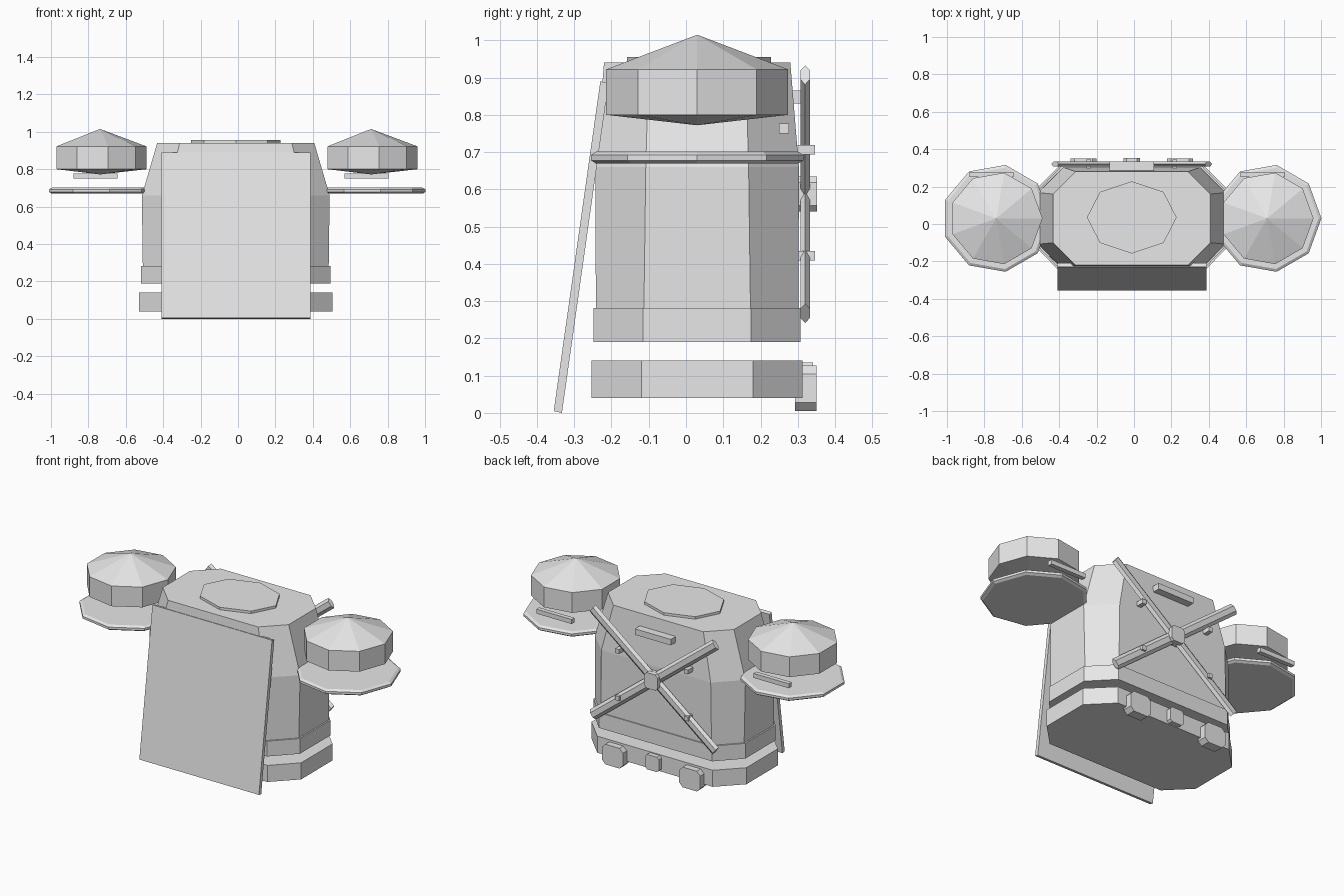
import bpy, bmesh, math
from mathutils import Matrix, Vector

cube = bpy.data.objects.get("Cube")
if cube:
    bpy.data.objects.remove(cube, do_unlink=True)

CX, CY = -0.012, 0.03  # centre of the main body

grey = bpy.data.materials.new("light grey")
grey.use_nodes = True
grey.diffuse_color = (0.8, 0.8, 0.8, 1)
grey.node_tree.nodes["Principled BSDF"].inputs["Base Color"].default_value = (0.8, 0.8, 0.8, 1)


def loft(name, rings, matrix=Matrix()):
    """Skin a stack of rings with equal point counts; a one-point ring is a tip."""
    bm = bmesh.new()
    loops = [[bm.verts.new(p) for p in ring] for ring in rings]
    for low, high in zip(loops, loops[1:]):
        n = max(len(low), len(high))
        for i in range(n):
            j = (i + 1) % n
            if len(low) == 1:
                bm.faces.new((low[0], high[j], high[i]))
            elif len(high) == 1:
                bm.faces.new((low[i], low[j], high[0]))
            else:
                bm.faces.new((low[i], low[j], high[j], high[i]))
    for end in (loops[0], loops[-1]):
        if len(end) > 2:
            bm.faces.new(end)
    bmesh.ops.recalc_face_normals(bm, faces=bm.faces)
    bm.transform(matrix)
    mesh = bpy.data.meshes.new(name)
    bm.to_mesh(mesh)
    bm.free()
    mesh.materials.append(grey)
    obj = bpy.data.objects.new(name, mesh)
    bpy.context.collection.objects.link(obj)
    return obj


def chamfered(hx, hy, fx, fy, z, cx=0, cy=0):
    """Rectangle with cut corners; fx and fy are the half lengths of its flats."""
    pts = [(hx, -fy), (hx, fy), (fx, hy), (-fx, hy),
           (-hx, fy), (-hx, -fy), (-fx, -hy), (fx, -hy)]
    return [(cx + x, cy + y, z) for x, y in pts]


def ngon(n, rx, ry, z, cx, cy):
    return [(cx + rx * math.cos(math.tau * i / n),
             cy + ry * math.sin(math.tau * i / n), z) for i in range(n)]


def box(name, x, y, z):
    return loft(name, [[(x[0], y[0], h), (x[1], y[0], h), (x[1], y[1], h), (x[0], y[1], h)]
                       for h in z])


def back_block(name, x, z, hx, hz, y0, y1, cut):
    """Block with cut corners, extruded along y."""
    turn = Matrix.Translation((x, 0, z)) @ Matrix.Rotation(math.pi / 2, 4, 'X')
    return loft(name, [chamfered(hx, hz, hx - cut, hz - cut, -y) for y in (y0, y1)], turn)


def body_ring(z, hx, hy, fx, fy):
    return chamfered(hx, hy, fx, fy, z, CX, CY)


# Body, lower band and separate base
loft("body", [body_ring(0.28, 0.497, 0.272, 0.37, 0.143),
              body_ring(0.66, 0.502, 0.273, 0.365, 0.138),
              body_ring(0.94, 0.42, 0.25, 0.3, 0.13)])
loft("lower_band", [body_ring(z, 0.506, 0.278, 0.378, 0.145) for z in (0.19, 0.282)])
loft("base", [body_ring(z, 0.517, 0.283, 0.385, 0.15) for z in (0.04, 0.14)])
loft("top_plate", [ngon(8, 0.24, 0.193, z, CX, CY + 0.005) for z in (0.935, 0.955)])

# Leaning front panel
loft("front_panel", [[(x, y, z) for y, z in
                      ((-0.355, 0.005), (-0.333, 0), (-0.208, 0.885), (-0.23, 0.89))]
                     for x in (-0.41, 0.388)])

# Side pods: cap, rimmed disc and rear bar
for side, x in (("right", -0.737), ("left", 0.712)):
    loft(side + "_pod_cap", [[(x, CY, 0.772)],
                             ngon(9, 0.248, 0.248, 0.8, x, CY),
                             ngon(9, 0.248, 0.248, 0.922, x, CY),
                             [(x, CY, 1.015)]])
    loft(side + "_pod_disc", [ngon(9, r, r, z, x, CY) for r, z in
                              ((0.275, 0.669), (0.29, 0.678), (0.29, 0.692), (0.275, 0.701))])
    box(side + "_pod_bar", (x - 0.143, x + 0.093 + 0.045 - 0.045), (0.25, 0.277), (0.75, 0.777))

# Crossed rods on the back, six-sided in section
CROSS_Z = 0.587
for name, lean in (("rising_rod", 1), ("falling_rod", -1)):
    section = [(0.032, 0), (0.015, 0.013), (-0.015, 0.013),
               (-0.032, 0), (-0.015, -0.013), (0.015, -0.013)]
    place = (Matrix.Translation((CX, 0.32, CROSS_Z))
             @ Matrix.Rotation(-lean * math.radians(38), 4, 'Y'))
    loft(name, [[(s, b, a) for a, b in section] for s in (-0.52, 0.52)], place)
back_block("cross_hub", CX, CROSS_Z, 0.045, 0.047, 0.3, 0.352, 0.016)

# Small pegs and upper bar on the back
for side in (-1, 1):
    for z in (0.422, 0.706):
        x = CX + side * 0.23
        box("back_peg", (x - 0.013, x + 0.013), (0.295, 0.346), (z - 0.013, z + 0.013))
box("back_bar", (CX - 0.12, CX + 0.12), (0.27, 0.333), (0.83, 0.866))

# Blocks along the rear of the base
for side in (-1, 1):
    back_block("base_block", CX + side * 0.258, 0.066, 0.07, 0.061, 0.292, 0.35, 0.023)
back_block("base_centre_block", CX, 0.09, 0.045, 0.045, 0.29, 0.341, 0.012)
